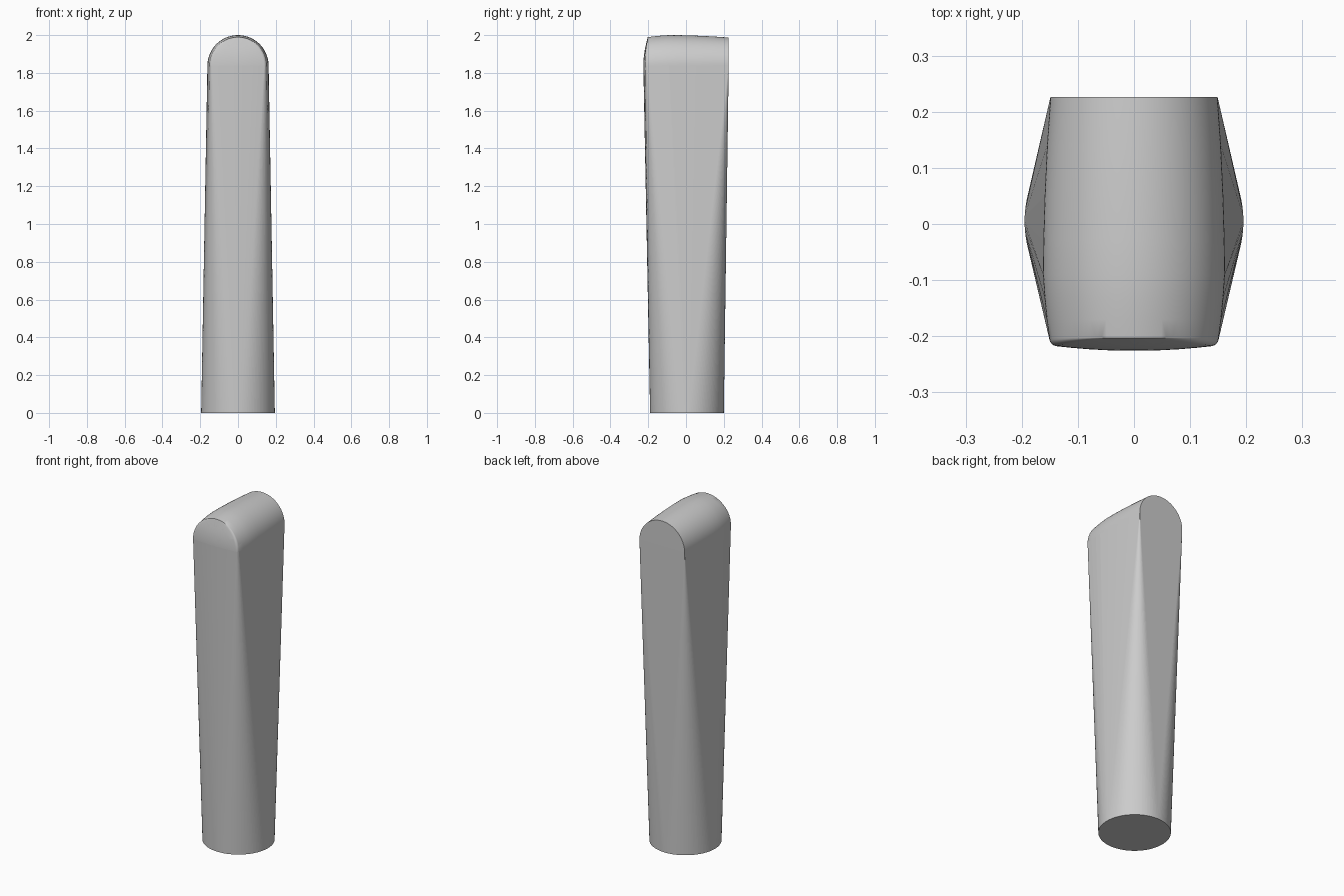
import bpy, bmesh
from math import sin, cos, pi

old = bpy.data.objects.get("Cube")
if old:
    bpy.data.objects.remove(old, do_unlink=True)

SPRING = 1.838       # height where the rounded top begins
BASE_R = 0.195
ARC_STEPS = 48
BASE_STEPS = 128

# Plain grey material
grey = bpy.data.materials.new("plain_grey")
grey.use_nodes = True
colour = (0.6, 0.6, 0.6, 1)
grey.diffuse_color = colour
grey.node_tree.nodes["Principled BSDF"].inputs["Base Color"].default_value = colour

bm = bmesh.new()

# Round foot
for i in range(BASE_STEPS):
    a = 2 * pi * i / BASE_STEPS
    bm.verts.new((BASE_R * cos(a), 0.005 + BASE_R * sin(a), 0))


def add_arch(y, radius, lean=0.0):
    """Half circle across x; lean tips its crown backwards."""
    for i in range(ARC_STEPS + 1):
        t = pi * i / ARC_STEPS
        bm.verts.new((radius * cos(t),
                      y + lean * (radius * sin(t) / 0.15) ** 2,
                      SPRING + radius * sin(t)))


# Barrel-shaped rounded top, widest a little forward of the middle
for y, radius in ((0.226, 0.149), (0.14, 0.155), (0.05, 0.1592), (-0.03, 0.1615),
                  (-0.09, 0.162), (-0.13, 0.1595), (-0.17, 0.1555)):
    add_arch(y, radius)

# Softened front rim
for i in range(7):
    a = pi / 2 * i / 6
    add_arch(-0.203 - 0.015 * sin(a), 0.136 + 0.015 * cos(a), 0.015 * sin(a))

# Gently bowed front face
for radius in (0.11, 0.08, 0.05, 0.02):
    add_arch(-0.226 + 0.008 * (radius / 0.136) ** 2, radius, 0.015)

# Skin the foot and the top into one tapering body
hull = bmesh.ops.convex_hull(bm, input=bm.verts[:])
loose = {g for key in ("geom_interior", "geom_unused") for g in hull[key]
         if isinstance(g, bmesh.types.BMVert)}
bmesh.ops.delete(bm, geom=list(loose), context='VERTS')
bmesh.ops.recalc_face_normals(bm, faces=bm.faces[:])

# Smooth cap, straight ruled sides, crisp back rim
for face in bm.faces:
    face.smooth = min(v.co.z for v in face.verts) > SPRING - 0.01
for edge in bm.edges:
    edge.smooth = edge.calc_face_angle(0) < 0.55

mesh = bpy.data.meshes.new("tapered_handle")
bm.to_mesh(mesh)
bm.free()
mesh.materials.append(grey)
handle = bpy.data.objects.new("tapered_handle", mesh)
bpy.context.collection.objects.link(handle)
